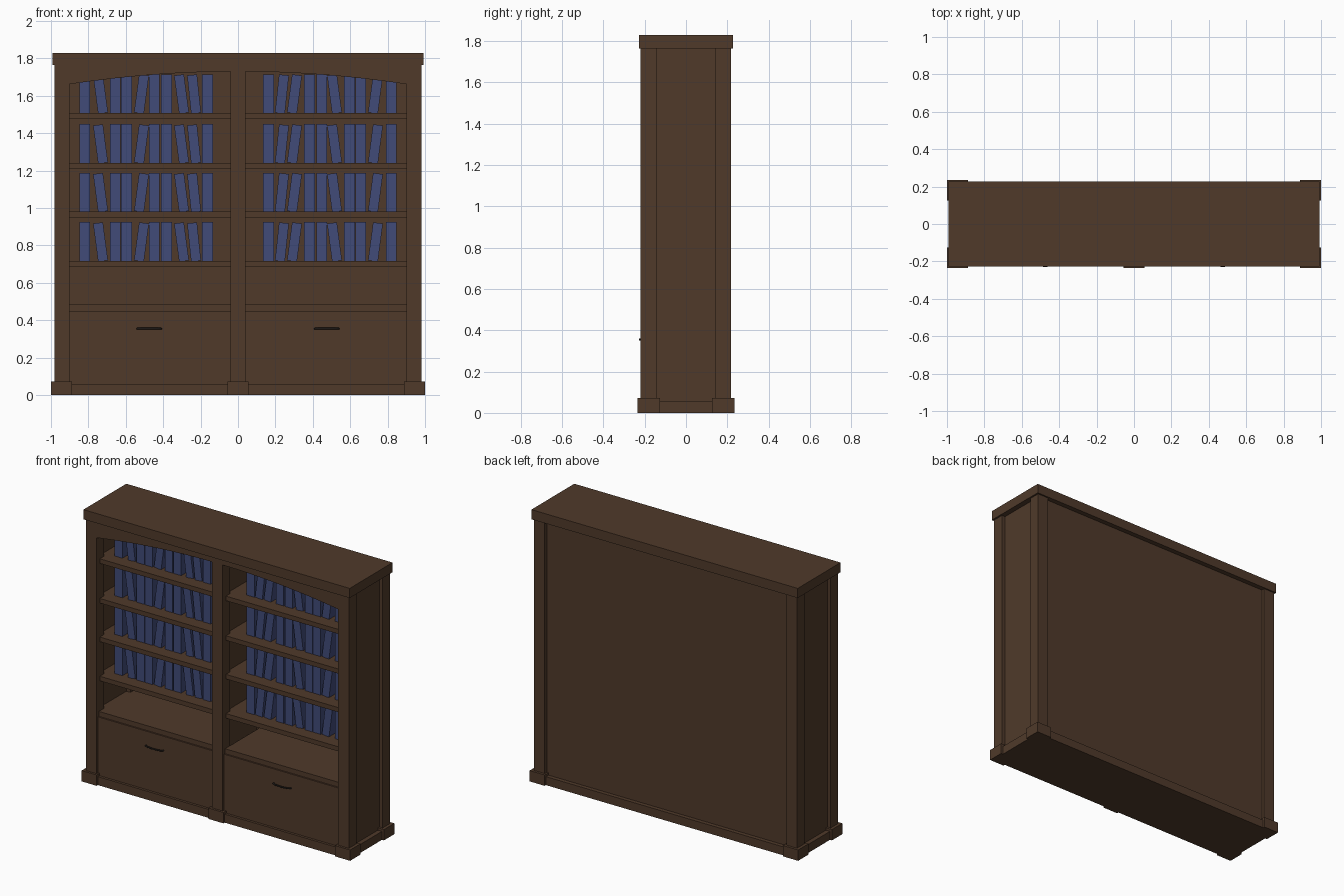
import bpy, bmesh, math
from mathutils import Matrix, Vector

if "Cube" in bpy.data.objects:
    bpy.data.objects.remove(bpy.data.objects["Cube"])


def material(name, rgb):
    m = bpy.data.materials.new(name)
    m.diffuse_color = (*rgb, 1)
    m.use_nodes = True
    m.node_tree.nodes["Principled BSDF"].inputs["Base Color"].default_value = m.diffuse_color
    return m


WOOD = material("dark_wood", (0.08, 0.042, 0.023))
BOOK = material("blue_cover", (0.053, 0.07, 0.19))
METAL = material("dark_metal", (0.02, 0.016, 0.014))


def add_box(bm, lo, hi, tilt=0.0):
    lo, hi = Vector(lo), Vector(hi)
    mat = (Matrix.Translation((lo + hi) / 2) @ Matrix.Rotation(tilt, 4, 'Y')
           @ Matrix.Diagonal((*(hi - lo), 1)))
    bmesh.ops.create_cube(bm, size=1, matrix=mat)


def finish(bm, name, mat, mirror=(False, False)):
    bmesh.ops.recalc_face_normals(bm, faces=bm.faces)
    mesh = bpy.data.meshes.new(name)
    bm.to_mesh(mesh)
    bm.free()
    ob = bpy.data.objects.new(name, mesh)
    bpy.context.collection.objects.link(ob)
    mesh.materials.append(mat)
    if any(mirror):
        mod = ob.modifiers.new("mirror", 'MIRROR')
        mod.use_axis = (*mirror, False)
        mod.use_mirror_merge = False
    return ob


def box(name, lo, hi, mirror=(False, False)):
    bm = bmesh.new()
    add_box(bm, lo, hi)
    return finish(bm, name, WOOD, mirror)


MX = (True, False)

# Crown and base
box("crown", (-0.992, -0.228, 1.765), (0.992, 0.228, 1.83))
box("base_rail", (-0.985, -0.222, 0), (0.985, 0.222, 0.057))
box("corner_plinth", (0.888, 0.125, 0), (1, 0.235, 0.073), (True, True))
box("centre_plinth", (-0.056, -0.235, 0), (0.056, -0.125, 0.073))

# Front frame: three stiles joined by an arched header
def arch(x):
    return 1.73 - 0.068 * (x / 0.9) ** 2


N = 14
xs = [0.04 + 0.86 * i / N for i in range(N + 1)]
right_side = [(0.04, 0.03)] + [(x, arch(x)) for x in xs] + [(0.9, 0.03), (0.98, 0.03), (0.98, 1.77)]
outline = right_side + [(-x, z) for x, z in reversed(right_side)]
bm = bmesh.new()
face = bm.faces.new([bm.verts.new((x, -0.22, z)) for x, z in outline])
ext = bmesh.ops.extrude_face_region(bm, geom=[face])
bmesh.ops.translate(bm, vec=(0, 0.08, 0),
                    verts=[g for g in ext["geom"] if isinstance(g, bmesh.types.BMVert)])
finish(bm, "front_frame", WOOD)

# Rear posts, recessed panels and divider
box("rear_post", (0.9, 0.14, 0.03), (0.98, 0.218, 1.77), MX)
box("side_panel", (0.93, -0.15, 0.03), (0.955, 0.15, 1.77), MX)
box("back_panel", (-0.91, 0.17, 0.03), (0.91, 0.195, 1.77))
box("centre_divider", (-0.02, -0.15, 0.03), (0.02, 0.175, 1.77))

# Shelves and drawers
SHELF_TOPS = [0.716, 0.98, 1.24, 1.507]
for i, z in enumerate(SHELF_TOPS):
    box(f"shelf_{i + 1}", (0.04, -0.185, z - 0.031), (0.9, 0.172, z), MX)
    box(f"shelf_end_{i + 1}", (0.9, -0.14, z - 0.031), (0.932, 0.14, z), MX)
    box(f"shelf_inner_end_{i + 1}", (0.015, -0.14, z - 0.031), (0.04, 0.172, z), MX)
box("drawer_top", (0.04, -0.195, 0.45), (0.9, 0.172, 0.483), MX)
box("drawer_top_end", (0.9, -0.14, 0.45), (0.932, 0.14, 0.483), MX)
box("drawer", (0.04, -0.205, 0.05), (0.9, 0.15, 0.45), MX)

# Books: (centre x, lean in degrees), mirrored to the other bay
BOOKS = [(0.82, 0), (0.735, 7.5), (0.657, 0), (0.596, 0), (0.516, -7.5),
         (0.447, 0), (0.382, 0), (0.302, 7.5), (0.235, 6), (0.163, 0)]
for i, z in enumerate(SHELF_TOPS):
    bm = bmesh.new()
    for x, lean in BOOKS:
        w, top = 0.0285, 0.208
        if lean:
            w, top = 0.0265, 0.205
        add_box(bm, (x - w, -0.1, z), (x + w, 0.1, z + top), math.radians(lean))
    finish(bm, f"books_row_{i + 1}", BOOK, MX)

# Bowed drawer pulls
for side, cx in (("left", -0.475), ("right", 0.475)):
    cu = bpy.data.curves.new(f"{side}_drawer_pull", 'CURVE')
    cu.dimensions = '3D'
    cu.bevel_depth = 0.005
    cu.bevel_resolution = 2
    cu.use_fill_caps = True
    sp = cu.splines.new('POLY')
    pts = [(-0.064, -0.203), (-0.064, -0.212)]
    pts += [(0.064 * t / 4, -0.224 + 0.009 * (t / 4) ** 2) for t in range(-3, 4)]
    pts += [(0.064, -0.212), (0.064, -0.203)]
    sp.points.add(len(pts) - 1)
    for p, (x, y) in zip(sp.points, pts):
        p.co = (cx + x, y, 0.355, 1)
    cu.materials.append(METAL)
    bpy.context.collection.objects.link(bpy.data.objects.new(cu.name, cu))
